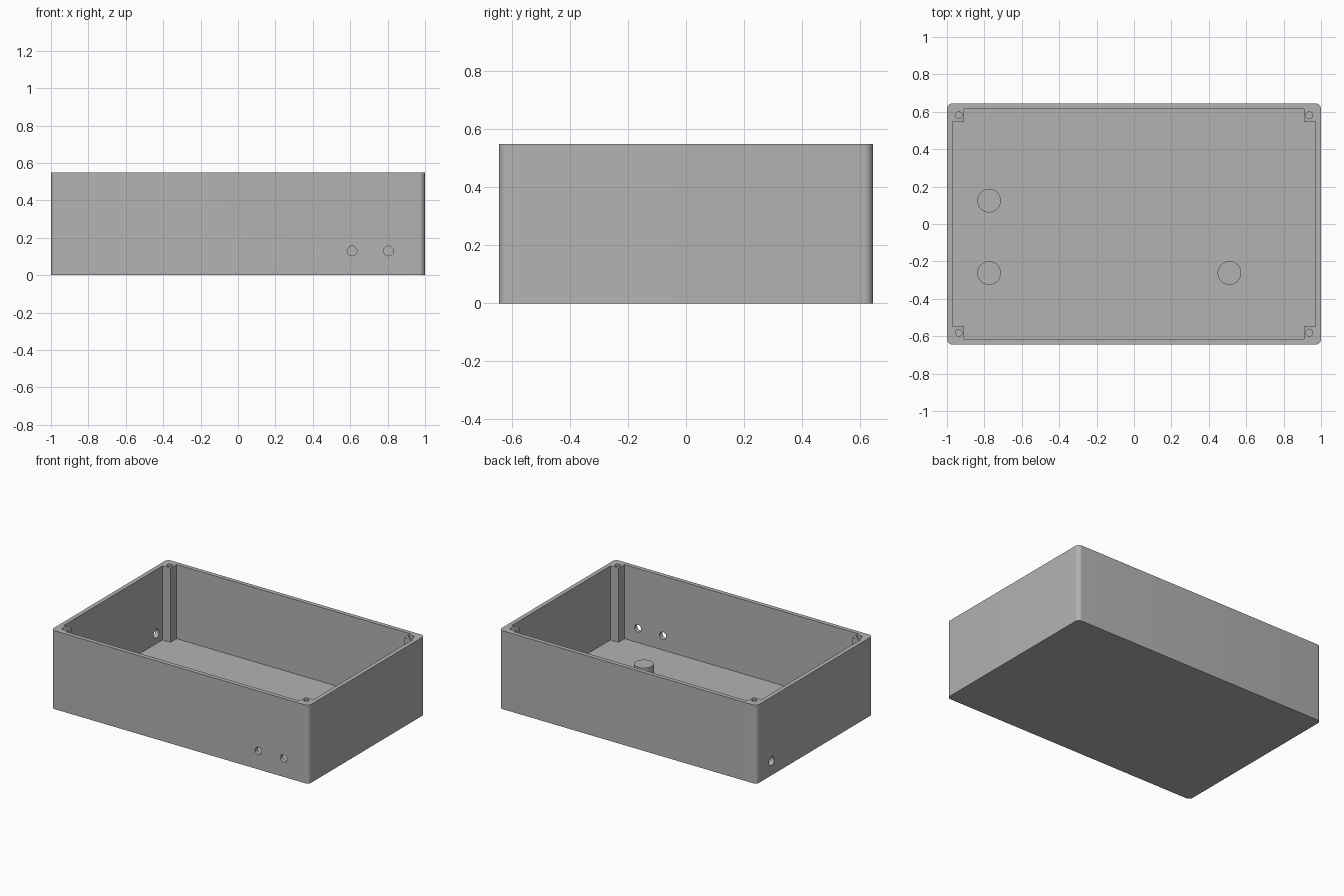
import bpy, bmesh, math
from mathutils import Matrix, Vector

if "Cube" in bpy.data.objects:
    bpy.data.objects.remove(bpy.data.objects["Cube"], do_unlink=True)

HX, HY, H = 1.0, 0.645, 0.55       # half length, half width, height
WALL, FLOOR, RADIUS = 0.03, 0.03, 0.03
POST_X, POST_Y = 0.908, 0.549      # inner corner of the screw posts

grey = bpy.data.materials.new("plain grey")
grey.use_nodes = True
COLOUR = (0.45, 0.45, 0.45, 1)
grey.diffuse_color = COLOUR
grey.node_tree.nodes["Principled BSDF"].inputs["Base Color"].default_value = COLOUR


def make_object(name, bm):
    bmesh.ops.recalc_face_normals(bm, faces=bm.faces)
    mesh = bpy.data.meshes.new(name)
    bm.to_mesh(mesh)
    bm.free()
    mesh.materials.append(grey)
    obj = bpy.data.objects.new(name, mesh)
    bpy.context.collection.objects.link(obj)
    return obj


def prism(name, outline, z0, z1):
    bm = bmesh.new()
    base = bm.faces.new([bm.verts.new((x, y, z0)) for x, y in outline])
    top = bmesh.ops.extrude_face_region(bm, geom=[base])["geom"]
    verts = [v for v in top if isinstance(v, bmesh.types.BMVert)]
    bmesh.ops.translate(bm, verts=verts, vec=(0, 0, z1 - z0))
    return make_object(name, bm)


def cylinder(name, centre, radius, depth, axis="Z", segments=32):
    turn = {"X": Matrix.Rotation(math.pi / 2, 4, "Y"),
            "Y": Matrix.Rotation(math.pi / 2, 4, "X"),
            "Z": Matrix.Identity(4)}[axis]
    bm = bmesh.new()
    bmesh.ops.create_cone(bm, cap_ends=True, segments=segments, radius1=radius,
                          radius2=radius, depth=depth,
                          matrix=Matrix.Translation(Vector(centre)) @ turn)
    return make_object(name, bm)


def activate(obj):
    bpy.ops.object.select_all(action="DESELECT")
    obj.select_set(True)
    bpy.context.view_layer.objects.active = obj


def cut(obj, cutter):
    cutter.hide_render = True
    mod = obj.modifiers.new("cut", "BOOLEAN")
    mod.operation, mod.solver, mod.object = "DIFFERENCE", "EXACT", cutter
    activate(obj)
    bpy.ops.object.modifier_apply(modifier=mod.name)
    bpy.data.objects.remove(cutter, do_unlink=True)


# Outer body with rounded upright corners
outline = []
for corner, (sx, sy) in enumerate([(1, 1), (-1, 1), (-1, -1), (1, -1)]):
    for i in range(9):
        a = (corner + i / 8) * math.pi / 2
        outline.append((sx * (HX - RADIUS) + RADIUS * math.cos(a),
                        sy * (HY - RADIUS) + RADIUS * math.sin(a)))
box = prism("enclosure_box", outline, 0, H)

# Cavity that leaves a square screw post in every corner
IX, IY = HX - WALL, HY - WALL
notch = [(IX, POST_Y), (POST_X, POST_Y), (POST_X, IY)]
cavity = []
for sx, sy in [(1, 1), (-1, 1), (-1, -1), (1, -1)]:
    points = notch if sx * sy > 0 else notch[::-1]
    cavity += [(sx * x, sy * y) for x, y in points]
cut(box, prism("cavity_cutter", cavity, FLOOR, H + 0.1))

# Blind screw holes in the posts
for sx in (-1, 1):
    for sy in (-1, 1):
        cut(box, cylinder("screw_cutter", (sx * 0.937, sy * 0.582, H), 0.018, 0.5, segments=24))

# Two cable holes in the front wall, one in the side wall
for x in (0.61, 0.805):
    cut(box, cylinder("front_hole_cutter", (x, -HY, 0.13), 0.026, 0.15, "Y"))
cut(box, cylinder("side_hole_cutter", (-HX, 0.48, 0.1), 0.03, 0.15, "X"))

# Round standoffs on the floor
pegs = []
for label, x, y in [("back_right", -0.775, 0.125), ("front_right", -0.775, -0.262),
                    ("front_left", 0.51, -0.262)]:
    z0, z1 = FLOOR - 0.005, 0.095
    pegs.append(cylinder("standoff_" + label, (x, y, (z0 + z1) / 2), 0.063, z1 - z0, segments=48))

for obj in [box] + pegs:
    activate(obj)
    bpy.ops.object.shade_smooth_by_angle(angle=math.radians(30))
